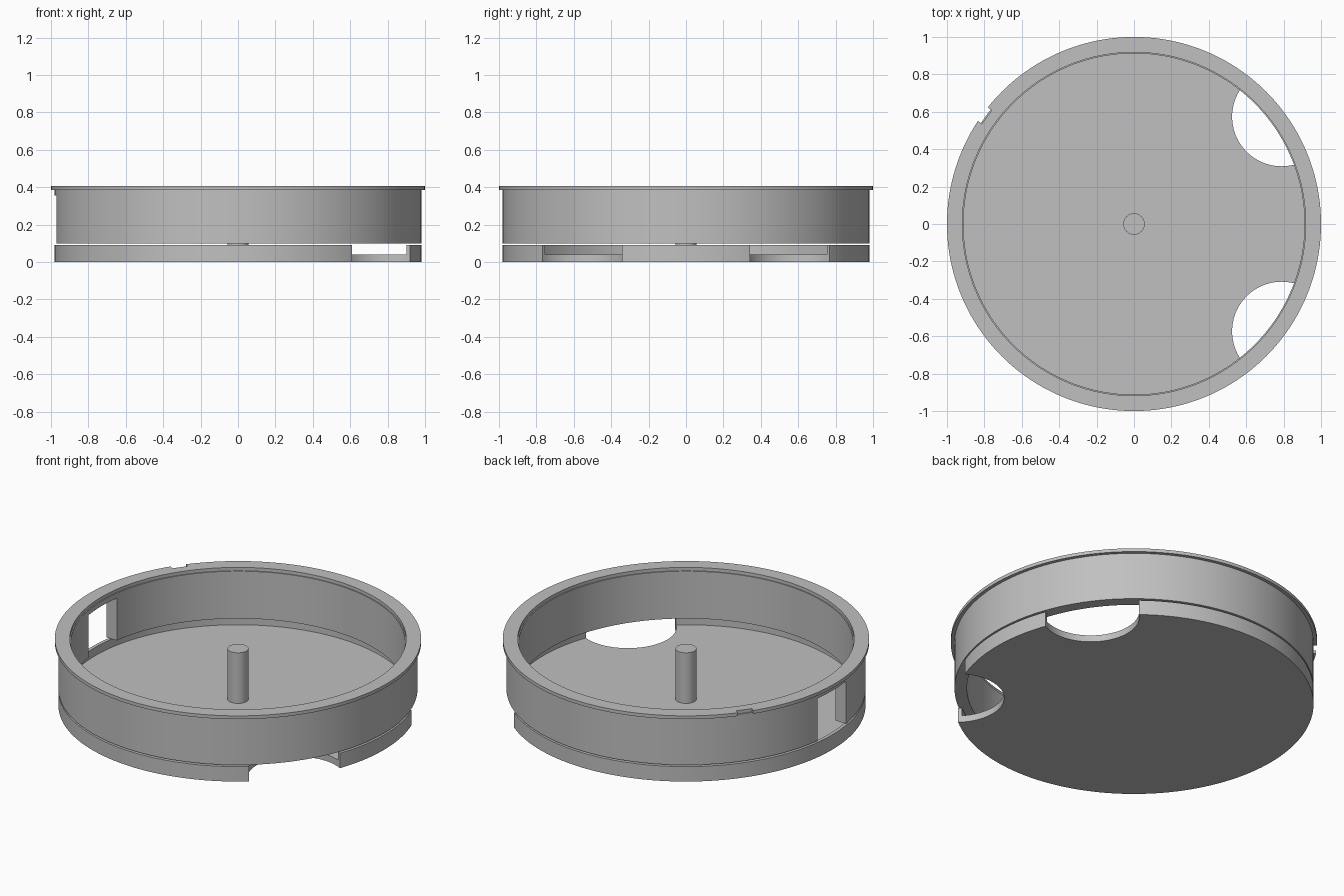
import bpy, bmesh, math
from mathutils import Matrix, Vector

if "Cube" in bpy.data.objects:
    bpy.data.objects.remove(bpy.data.objects["Cube"])

grey = bpy.data.materials.new("light_grey")
grey.use_nodes = True
COLOUR = (0.53, 0.53, 0.53, 1)
grey.diffuse_color = COLOUR
grey.node_tree.nodes["Principled BSDF"].inputs["Base Color"].default_value = COLOUR


def add_object(name, bm):
    mesh = bpy.data.meshes.new(name)
    bmesh.ops.recalc_face_normals(bm, faces=bm.faces)
    bm.to_mesh(mesh)
    bm.free()
    mesh.materials.append(grey)
    obj = bpy.data.objects.new(name, mesh)
    bpy.context.collection.objects.link(obj)
    return obj


def revolve(name, profile, steps=160):
    """Spin a closed (radius, height) outline around z."""
    bm = bmesh.new()
    verts = [bm.verts.new((r, 0, z)) for r, z in profile]
    edges = [bm.edges.new((a, b)) for a, b in zip(verts, verts[1:] + verts[:1])]
    bmesh.ops.spin(bm, geom=verts + edges, angle=math.tau, steps=steps,
                   axis=(0, 0, 1), cent=(0, 0, 0), use_merge=True)
    bmesh.ops.remove_doubles(bm, verts=bm.verts, dist=0.0001)
    return add_object(name, bm)


def cylinder(name, radius, bottom, top, x=0, y=0, segments=96):
    bm = bmesh.new()
    bmesh.ops.create_cone(bm, cap_ends=True, segments=segments, radius1=radius,
                          radius2=radius, depth=top - bottom,
                          matrix=Matrix.Translation((x, y, (top + bottom) / 2)))
    return add_object(name, bm)


def box(name, centre, size, angle=0):
    bm = bmesh.new()
    bmesh.ops.create_cube(bm, size=1, matrix=Matrix.Rotation(angle, 4, "Z")
                          @ Matrix.Translation(centre)
                          @ Matrix.Diagonal(Vector(size).to_4d()))
    return add_object(name, bm)


def cut(target, cutter):
    """Subtract the cutter from the target, then discard it."""
    cutter.hide_render = True
    mod = target.modifiers.new("cut", "BOOLEAN")
    mod.operation, mod.solver, mod.object = "DIFFERENCE", "EXACT", cutter
    bpy.context.view_layer.objects.active = target
    bpy.ops.object.modifier_apply(modifier=mod.name)
    bpy.data.objects.remove(cutter)


# Shallow base tray with two round finger notches
tray = revolve("base_tray", [(0, 0), (0.98, 0), (0.98, 0.09),
                             (0.96, 0.09), (0.96, 0.04), (0, 0.04)])
for side in (-1, 1):
    a = math.radians(36) * side
    cut(tray, cylinder("notch_cutter", 0.265, -0.1, 0.2,
                       0.976 * math.cos(a), 0.976 * math.sin(a)))

# Centre pin standing on the tray floor
pin = cylinder("centre_pin", 0.057, 0.04, 0.345, segments=48)

# Floating side wall with a flanged rim and a small inner step
wall = revolve("flanged_wall", [(0.912, 0.1), (0.98, 0.1), (0.98, 0.385), (1, 0.385),
                                (1, 0.405), (0.918, 0.405), (0.918, 0.385), (0.912, 0.385)])

# Side window, open at the bottom, and the small index notch in the rim
cut(wall, box("window_cutter", (-0.95, 0, 0.2025), (0.2, 0.27, 0.305)))
cut(wall, box("index_cutter", (1.023, 0, 0.435), (0.1, 0.09, 0.1), math.radians(144)))

# Smooth round sides, crisp corners
bpy.ops.object.select_all(action="DESELECT")
for obj in (tray, pin, wall):
    obj.select_set(True)
bpy.context.view_layer.objects.active = tray
bpy.ops.object.shade_smooth_by_angle(angle=math.radians(30))
